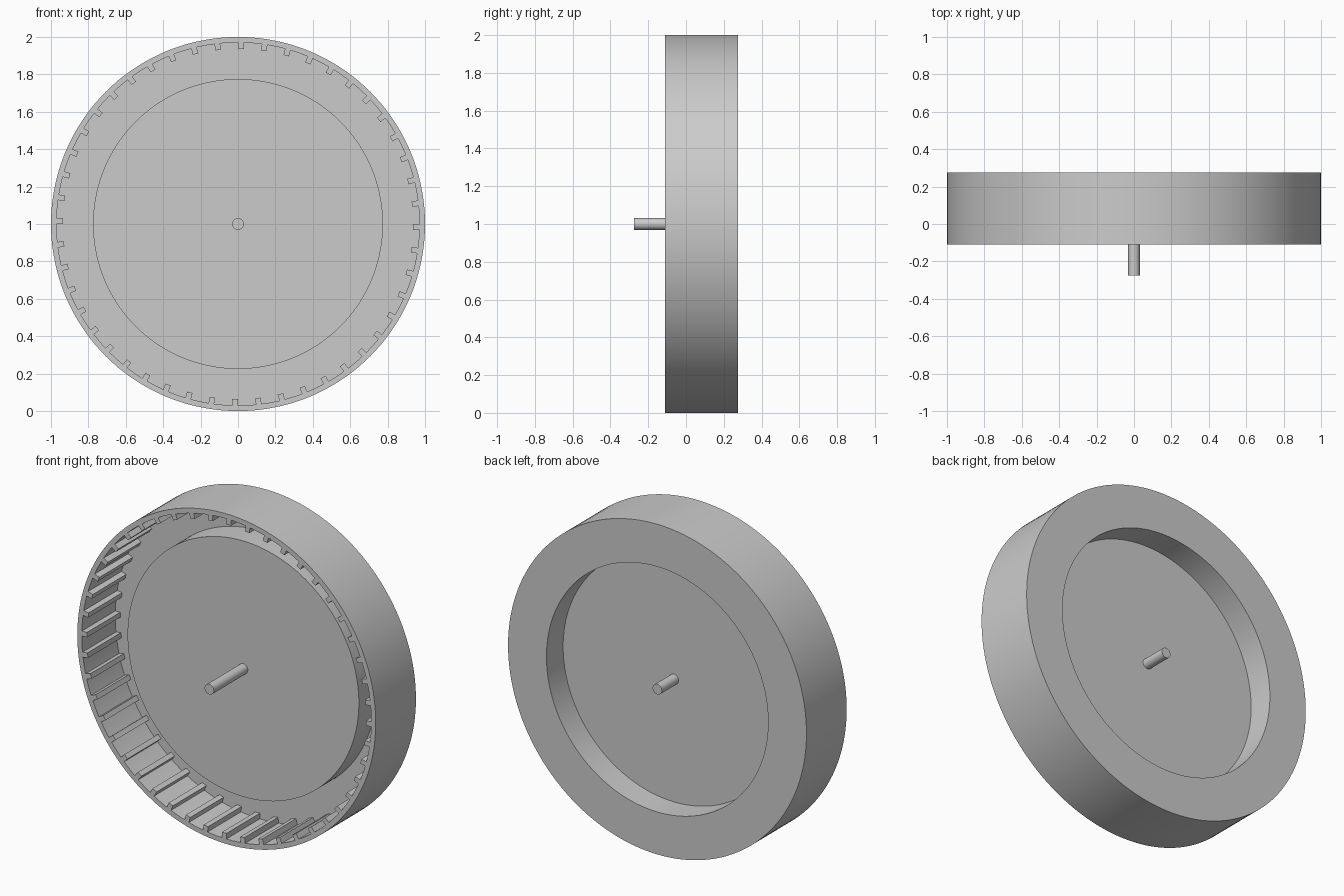
import bpy, bmesh, math
from mathutils import Matrix, Vector

cube = bpy.data.objects.get("Cube")
if cube:
    bpy.data.objects.remove(cube)

TEETH = 48
CENTRE = Vector((0, 0, 1))
FRONT, BACK = -0.11, 0.275      # rim faces
FLOOR, HUB = 0.21, 0.05         # ring floor and raised hub face
WALL = 0.065                    # plate thickness

grey = bpy.data.materials.new("plain grey")
grey.use_nodes = True
colour = (0.6, 0.6, 0.6, 1)
grey.diffuse_color = colour
grey.node_tree.nodes["Principled BSDF"].inputs["Base Color"].default_value = colour


def finish(name, bm):
    bmesh.ops.recalc_face_normals(bm, faces=bm.faces)
    mesh = bpy.data.meshes.new(name)
    bm.to_mesh(mesh)
    bm.free()
    mesh.materials.append(grey)
    obj = bpy.data.objects.new(name, mesh)
    obj.location = CENTRE
    bpy.context.collection.objects.link(obj)
    bpy.ops.object.select_all(action='DESELECT')
    obj.select_set(True)
    bpy.context.view_layer.objects.active = obj
    bpy.ops.object.shade_smooth_by_angle(angle=math.radians(30))
    return obj


def lathe(name, profile, steps):
    """Revolve (radius, y) points around the y axis."""
    bm = bmesh.new()
    verts = [bm.verts.new((r, y, 0)) for r, y in profile]
    edges = [bm.edges.new(pair) for pair in zip(verts, verts[1:])]
    bmesh.ops.spin(bm, geom=verts + edges, axis=(0, 1, 0), cent=(0, 0, 0),
                   angle=math.tau, steps=steps, use_duplicate=False)
    bmesh.ops.remove_doubles(bm, verts=bm.verts, dist=0.0001)
    return finish(name, bm)


# Drum: rim, ring floor and forward-raised hollow hub in one cross-section
lathe("drum", [
    (0, HUB), (0.775, HUB), (0.775, FLOOR), (0.97, FLOOR), (0.97, FRONT),
    (1, FRONT), (1, BACK), (0.743, BACK), (0.743, HUB + WALL), (0, HUB + WALL),
], 144)

# Axle through the hub
lathe("axle", [(0, -BACK), (0.031, -BACK), (0.031, BACK), (0, BACK)], 32)

# Inner teeth, all round the rim
bm = bmesh.new()
for i in range(TEETH):
    place = (Matrix.Rotation(math.tau * i / TEETH, 4, 'Y')
             @ Matrix.Translation((0.016, (FRONT + FLOOR) / 2, 0.957))
             @ Matrix.Diagonal((0.03, FLOOR - FRONT, 0.042, 1)))
    bmesh.ops.create_cube(bm, size=1, matrix=place)
finish("inner_teeth", bm)
